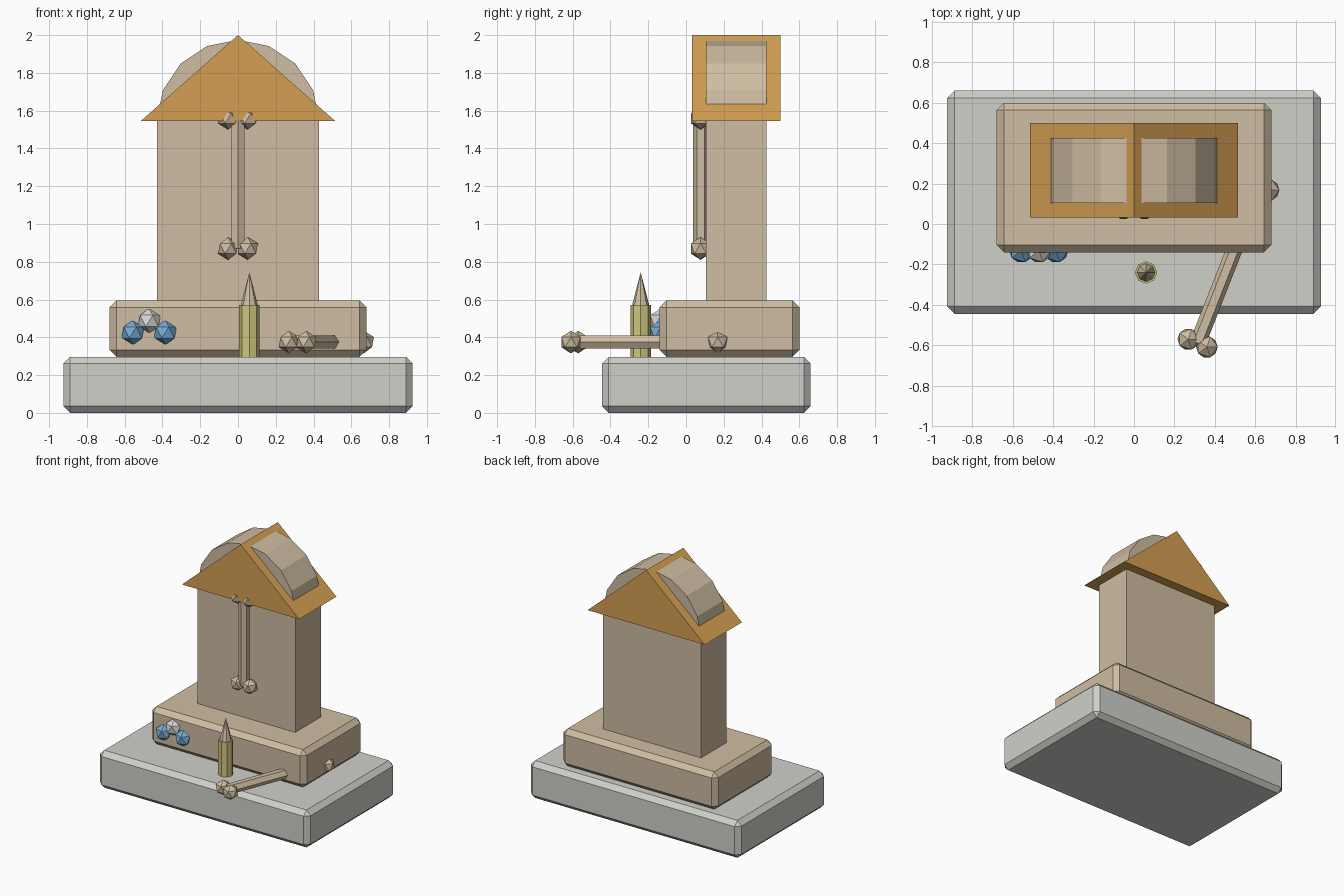
import bpy, bmesh, math
from mathutils import Vector, Matrix

if "Cube" in bpy.data.objects:
    bpy.data.objects.remove(bpy.data.objects["Cube"])


def material(name, rgb):
    m = bpy.data.materials.new(name)
    lin = [(c / 255 / 12.92) if c < 11 else ((c / 255 + 0.055) / 1.055) ** 2.4 for c in rgb]
    m.diffuse_color = (*lin, 1)
    m.use_nodes = True
    m.node_tree.nodes["Principled BSDF"].inputs["Base Color"].default_value = m.diffuse_color
    return m


GREY = material("grey stone", (208, 208, 202))
TAN = material("tan stone", (207, 189, 162))
ORANGE = material("orange roof", (213, 159, 82))
YELLOW = material("yellow wax", (207, 198, 128))
BLUE = material("blue petal", (118, 172, 214))
WHITE = material("white petal", (216, 216, 216))


def make(name, bm, mat):
    bmesh.ops.recalc_face_normals(bm, faces=bm.faces)
    mesh = bpy.data.meshes.new(name)
    bm.to_mesh(mesh)
    bm.free()
    mesh.materials.append(mat)
    ob = bpy.data.objects.new(name, mesh)
    bpy.context.collection.objects.link(ob)
    return ob


def box(name, lo, hi, mat, bevel=0):
    lo, hi = Vector(lo), Vector(hi)
    bm = bmesh.new()
    bmesh.ops.create_cube(bm, size=1)
    bmesh.ops.scale(bm, vec=hi - lo, verts=bm.verts)
    bmesh.ops.translate(bm, vec=(lo + hi) / 2, verts=bm.verts)
    if bevel:
        bmesh.ops.bevel(bm, geom=bm.edges[:], offset=bevel, segments=1,
                        affect='EDGES', profile=0.5)
    return make(name, bm, mat)


def rod(name, a, b, r1, r2, sides, mat, spin=0):
    """Straight tapered prism between two points."""
    a, b = Vector(a), Vector(b)
    d = b - a
    bm = bmesh.new()
    bmesh.ops.create_cone(bm, cap_ends=True, segments=sides, radius1=r1,
                          radius2=r2, depth=d.length)
    rot = d.to_track_quat('Z', 'Y').to_matrix().to_4x4()
    bmesh.ops.transform(bm, verts=bm.verts, matrix=Matrix.Translation((a + b) / 2)
                        @ rot @ Matrix.Rotation(spin, 4, 'Z'))
    return make(name, bm, mat)


def ball(name, at, r, mat):
    bm = bmesh.new()
    bmesh.ops.create_icosphere(bm, subdivisions=1, radius=r)
    bmesh.ops.translate(bm, vec=at, verts=bm.verts)
    return make(name, bm, mat)


def bone(name, a, b, side, spin=0):
    """Hexagonal shaft with a pair of knobs at each end."""
    rod(name + "_shaft", a, b, 0.04, 0.04, 6, TAN, spin)
    for end, p in (("start", a), ("end", b)):
        for s in (-1, 1):
            ball(f"{name}_knob_{end}_{'left' if s < 0 else 'right'}",
                 Vector(p) + Vector(side) * s, 0.06, TAN)


# Stepped base
box("base_slab", (-0.925, -0.445, 0), (0.925, 0.66, 0.297), GREY, 0.036)
box("plinth", (-0.68, -0.14, 0.297), (0.68, 0.6, 0.595), TAN, 0.036)

# Headstone with rounded top
box("headstone", (-0.43, 0.105, 0.56), (0.43, 0.425, 1.545), TAN)
rod("headstone_arch", (0, 0.105, 1.545), (0, 0.425, 1.545), 0.43, 0.43, 16, TAN)

# Gabled roof
bm = bmesh.new()
gable = bm.faces.new([bm.verts.new((x, 0.033, z))
                      for x, z in ((-0.515, 1.545), (0.515, 1.545), (0, 2.0))])
ext = bmesh.ops.extrude_face_region(bm, geom=[gable], use_keep_orig=True)
bmesh.ops.translate(bm, vec=(0, 0.467, 0),
                    verts=[v for v in ext["geom"] if isinstance(v, bmesh.types.BMVert)])
make("roof", bm, ORANGE)

# Candle and flame
rod("candle", (0.06, -0.24, 0.29), (0.06, -0.24, 0.572), 0.055, 0.055, 8, YELLOW)
rod("candle_tip", (0.06, -0.24, 0.572), (0.06, -0.24, 0.745), 0.045, 0, 8, TAN)

# Bones: one upright on the headstone, one lying through the plinth
bone("upright_bone", (0, 0.077, 0.87), (0, 0.077, 1.56), (0.052, 0, 0))
bone("lying_bone", (0.315, -0.59, 0.375), (0.62, 0.187, 0.375),
     (0.046, -0.019, 0), math.pi / 2)

# Flowers on the plinth front
for name, x, z, mat in (("flower_left", -0.557, 0.425, BLUE),
                        ("flower_right", -0.385, 0.425, BLUE),
                        ("flower_top", -0.47, 0.487, WHITE)):
    ball(name, (x, -0.132, z), 0.067, mat)
